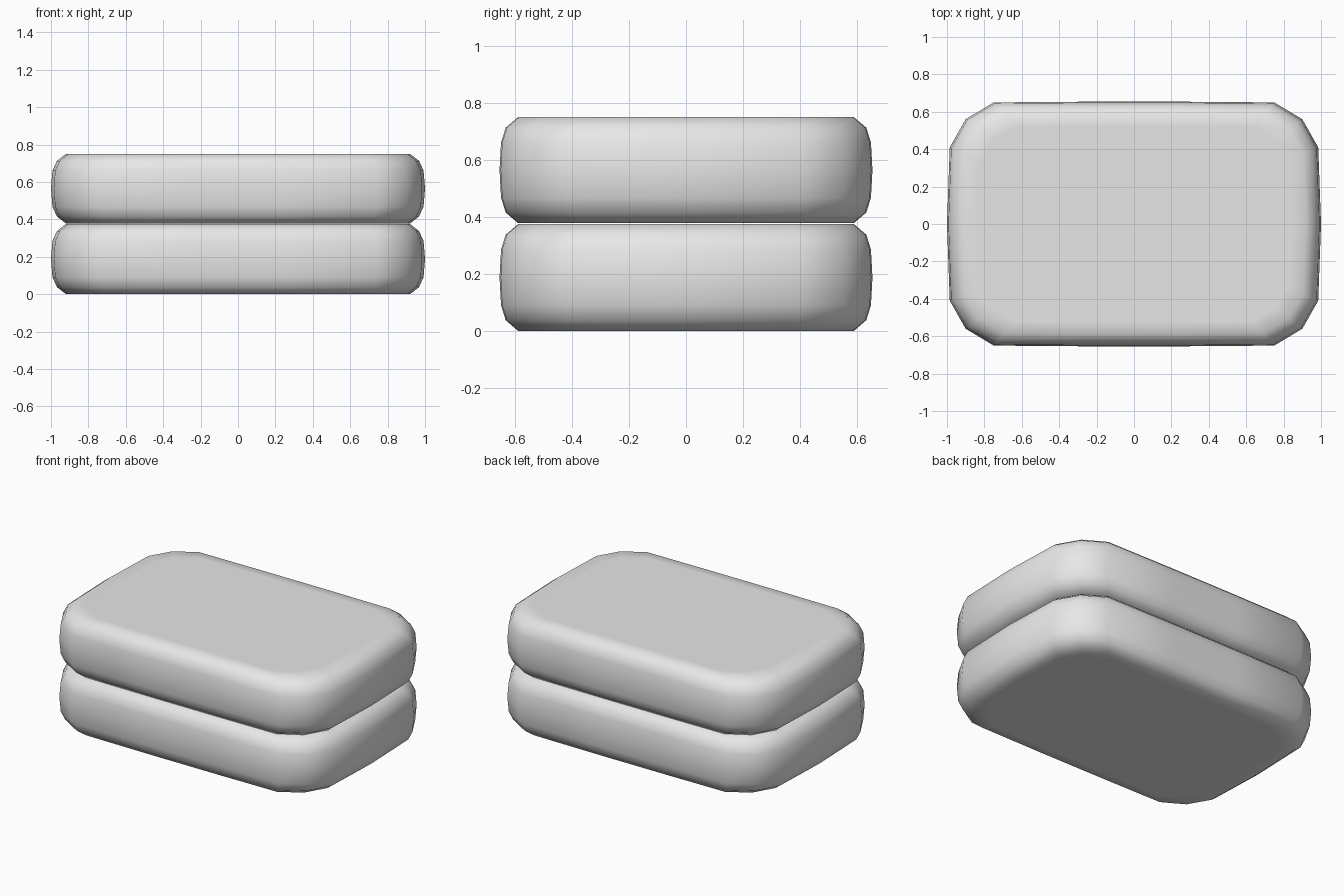
import bpy
import bmesh

cube = bpy.data.objects.get("Cube")
if cube:
    bpy.data.objects.remove(cube, do_unlink=True)

# Plain grey fabric
fabric = bpy.data.materials.new("grey fabric")
fabric.use_nodes = True
grey = (0.8, 0.8, 0.8, 1)
fabric.diffuse_color = grey
fabric.node_tree.nodes["Principled BSDF"].inputs["Base Color"].default_value = grey

# One quarter of the rounded outline, mirrored into a closed loop
quarter = [(1.0, 0), (0.985, 0.41), (0.9, 0.56), (0.75, 0.65), (0.25, 0.654)]
half = quarter + [(-x, y) for x, y in reversed(quarter)]
outline = half + [(-x, -y) for x, y in half[1:-1]]

# Edge profile: x scale, y scale, height fraction
lower = [(0.84, 0.8, 0), (0.92, 0.9, 0), (0.968, 0.967, 0.1),
         (0.992, 0.992, 0.24)]
profile = lower + [(1, 1, 0.5)] + [(a, b, 1 - h) for a, b, h in reversed(lower)]


def cushion(name, base, height):
    bm = bmesh.new()
    rings = [[bm.verts.new((x * a, y * b, base + h * height)) for x, y in outline]
             for a, b, h in profile]
    count = len(outline)
    for r, s in zip(rings, rings[1:]):
        for i in range(count):
            j = (i + 1) % count
            bm.faces.new((r[i], r[j], s[j], s[i]))
    bm.faces.new(rings[0][::-1])
    bm.faces.new(rings[-1])
    bmesh.ops.recalc_face_normals(bm, faces=bm.faces)
    for face in bm.faces:
        face.smooth = True
    mesh = bpy.data.meshes.new(name)
    bm.to_mesh(mesh)
    bm.free()
    mesh.materials.append(fabric)
    obj = bpy.data.objects.new(name, mesh)
    bpy.context.collection.objects.link(obj)


# Two stacked cushions
cushion("lower_cushion", 0.0, 0.375)
cushion("upper_cushion", 0.378, 0.372)
